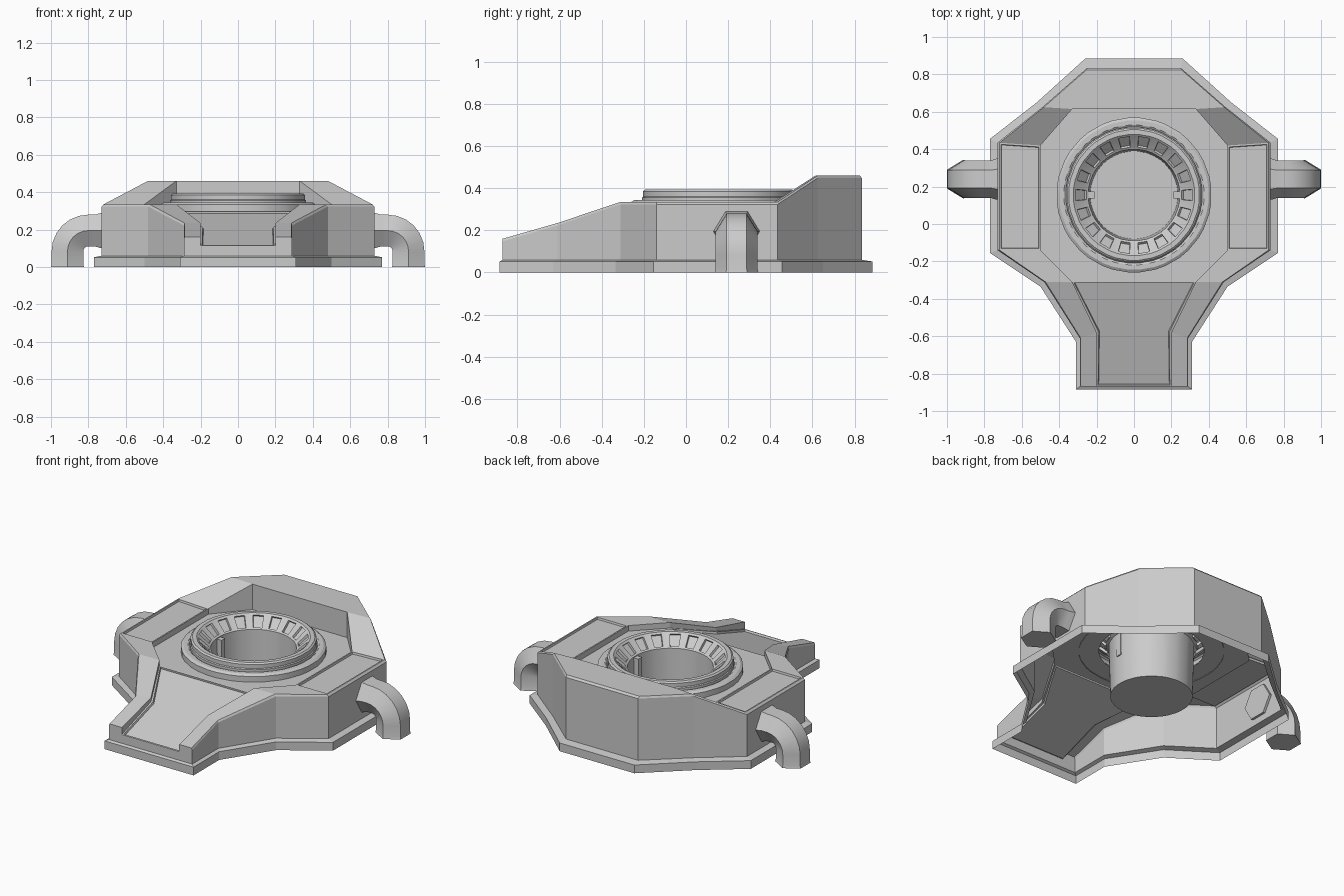
import bpy, bmesh, math
from mathutils import Vector

if "Cube" in bpy.data.objects:
    bpy.data.objects.remove(bpy.data.objects["Cube"])

CY = 0.155      # centre of the socket along y
DECK = 0.30     # height of the sunken deck


def finish(name, bm, smooth=False):
    me = bpy.data.meshes.new(name)
    bm.to_mesh(me)
    bm.free()
    ob = bpy.data.objects.new(name, me)
    bpy.context.collection.objects.link(ob)
    if smooth:
        bpy.ops.object.select_all(action='DESELECT')
        ob.select_set(True)
        bpy.context.view_layer.objects.active = ob
        bpy.ops.object.shade_smooth_by_angle(angle=math.radians(30))
    return ob


def full(half):
    """Right half, listed rear to front, turned into front-right > rear > front-left."""
    return half[::-1] + [(-x, y, z) for x, y, z in half]


# ---------------------------------------------------------------- hull shell
skirt = [(.26, .885), (.52, .65), (.77, .455), (.77, -.155), (.50, -.335), (.31, -.63), (.31, -.885)]
outer = [(.25, .835), (.49, .625), (.73, .435), (.73, -.14), (.48, -.31), (.29, -.61), (.29, -.87)]
inner = [(.33, .615), (.33, .615), (.50, .42), (.50, -.14), (.33, -.31), (.20, -.58), (.20, -.87)]
rim_z = [.46, .46, .335, .335, .335, .235, .16]
floor_z = [DECK] * 5 + [.211, .115]

bm = bmesh.new()
cache = {}


def vert(p):
    key = tuple(round(c, 4) for c in p)
    if key not in cache:
        cache[key] = bm.verts.new(p)
    return cache[key]


def face(pts):
    vs = list(dict.fromkeys(vert(p) for p in pts))
    return bm.faces.new(vs) if len(vs) > 2 else None


def strip(a, b, closed=False):
    n = len(a)
    return [face([a[i], a[(i + 1) % n], b[(i + 1) % n], b[i]])
            for i in range(n if closed else n - 1)]


skirt_low = full([(x, y, 0) for x, y in skirt])
skirt_top = full([(x, y, .052) for x, y in skirt])
wall_low = full([(x, y, .06) for x, y in outer])
wall_top = full([(x, y, z - .012) for (x, y), z in zip(outer, rim_z)])
rim_out = full([(x + .05 * (u - x), y + .05 * (v - y), z)
                for (x, y), (u, v), z in zip(outer, inner, rim_z)])
rim_in = full([(x, y, z) for (x, y), z in zip(inner, rim_z)])
floor = full([(x, y, z) for (x, y), z in zip(inner, floor_z)])

strip(skirt_low, skirt_top, True)
strip(skirt_top, wall_low, True)
strip(wall_low, wall_top)
strip(wall_top, rim_out)
rim = strip(rim_out, rim_in)
strip(rim_in, floor)

# front end of the hull, with the channel notch
face([l[0] for l in (wall_low, wall_top, rim_out, rim_in, floor)] +
     [l[-1] for l in (floor, rim_in, rim_out, wall_top, wall_low)])

# front ramp
ramp = face([floor[-1], floor[0], floor[1], floor[2], floor[-3], floor[-2]])

# deck with a round hole for the socket
loop = list(dict.fromkeys(vert(p) for p in floor[2:-2]))
hole = [bm.verts.new((.3 * math.cos(t), CY + .3 * math.sin(t), DECK))
        for t in (math.tau * k / 32 for k in range(32))]
edges = []
for ring in (loop, hole):
    for a, b in zip(ring, ring[1:] + ring[:1]):
        edges.append(bm.edges.get((a, b)) or bm.edges.new((a, b)))
res = bmesh.ops.triangle_fill(bm, edges=edges, use_beauty=True)
bm.normal_update()
for f in res['geom']:
    if isinstance(f, bmesh.types.BMFace) and f.normal.z < 0:
        f.normal_flip()

# sunken panels on the side rims and the ramp
for f in (rim[3], rim[9], ramp):
    bmesh.ops.inset_region(bm, faces=[f], thickness=.012)
    bmesh.ops.inset_region(bm, faces=[f], thickness=.004, depth=-.012)
finish("hull", bm)

# ---------------------------------------------------------------- socket ring and well
profile = [(.415, .295), (.415, .335), (.40, .345), (.375, .345), (.365, .338), (.365, .355),
           (.36, .36), (.36, .385), (.35, .393), (.325, .393), (.315, .385), (.255, .33),
           (.245, .325), (.235, 0)]
SLOT = 10       # profile segment that carries the slots
angles = [math.radians(20 * k + o) for k in range(18) for o in (-6, 6)]
bm = bmesh.new()
rows = [[bm.verts.new((r * math.cos(t), CY + r * math.sin(t), z)) for t in angles]
        for r, z in profile]
slots = []
n = len(angles)
for j in range(len(rows) - 1):
    for i in range(n):
        k = (i + 1) % n
        f = bm.faces.new((rows[j][i], rows[j][k], rows[j + 1][k], rows[j + 1][i]))
        if j == SLOT and i % 2 == 0:
            slots.append(f)
bm.faces.new(rows[-1])
bm.normal_update()
bmesh.ops.inset_individual(bm, faces=slots, thickness=.003)
for f in slots:
    bmesh.ops.inset_region(bm, faces=[f], thickness=.001, depth=-.014)
finish("socket", bm, True)

# ---------------------------------------------------------------- mirrored clips and pipes
hexagon = [(.048, .085), (.10, 0), (.048, -.085), (-.048, -.085), (-.10, 0), (-.048, .085)]
# path stations: x, z, tilt of the section, scale
path = [(.715, .195, 0, 1.1), (.735, .195, 0, 1.1), (.765, .195, 0, 1), (.80, .195, 0, 1)]
path += [(.80 + .112 * math.sin(a), .083 + .112 * math.cos(a), a, 1)
         for a in (math.radians(15 * k) for k in range(1, 7))]
path += [(.912, .015, math.pi / 2, 1), (.912, 0, math.pi / 2, 1.04)]

for side, s in (("right", 1), ("left", -1)):
    bm = bmesh.new()
    rows = []
    for x, z, a, k in path:
        rows.append([bm.verts.new((s * (x + v * k * math.sin(a)), .24 + u * k, z + v * k * math.cos(a)))
                     for u, v in hexagon])
    for p, q in zip(rows, rows[1:]):
        for i in range(6):
            bm.faces.new((p[i], p[(i + 1) % 6], q[(i + 1) % 6], q[i]))
    bm.faces.new(rows[0])
    bm.faces.new(rows[-1])
    bmesh.ops.recalc_face_normals(bm, faces=bm.faces)
    finish(side + "_pipe", bm, True)

    bm = bmesh.new()
    bmesh.ops.create_cube(bm, size=1)
    bmesh.ops.scale(bm, vec=(.035, .035, .14), verts=bm.verts)
    bmesh.ops.translate(bm, vec=Vector((s * .228, CY, .25)), verts=bm.verts)
    finish(side + "_clip", bm)
